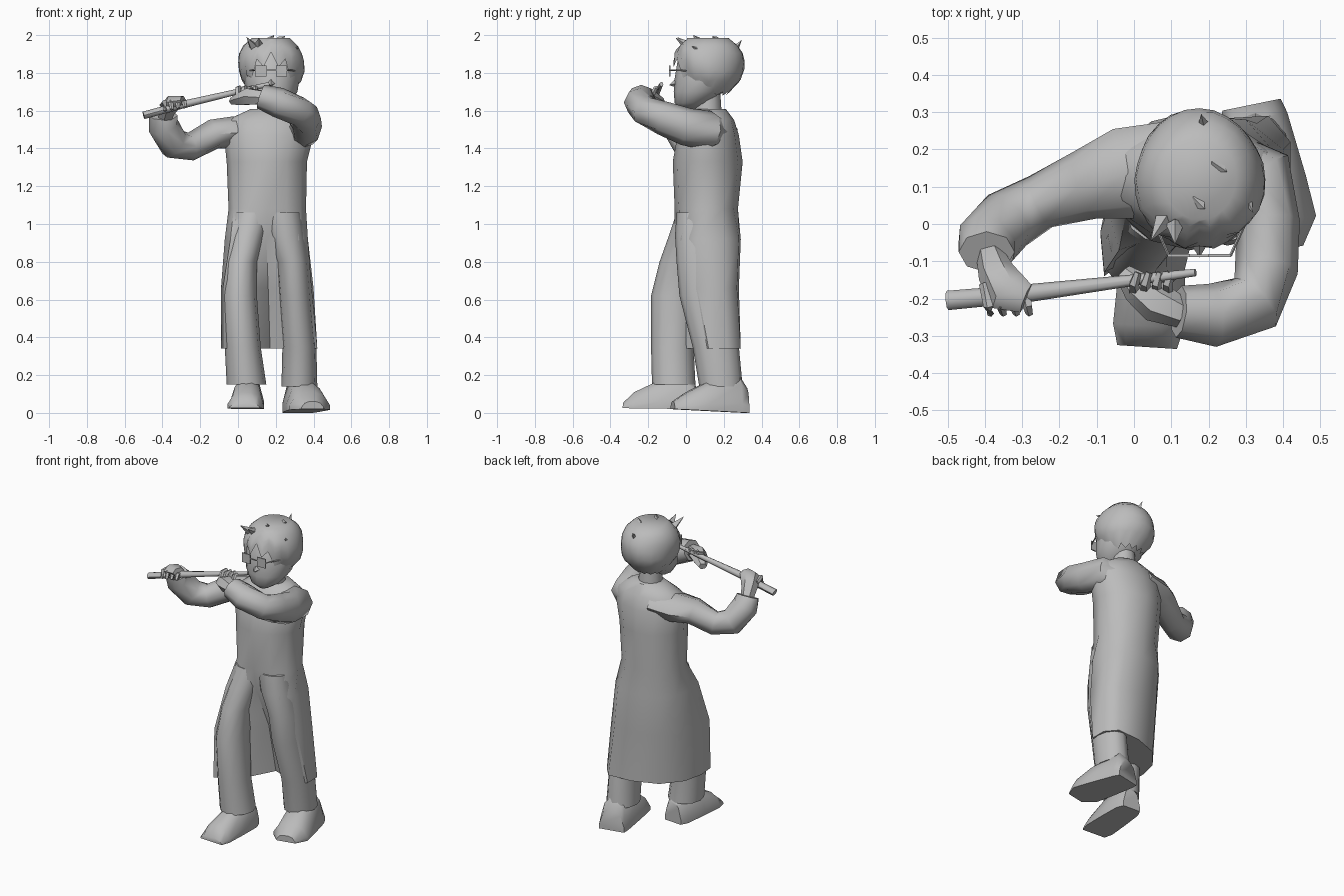
import bpy, bmesh, math
from mathutils import Vector, Matrix

if "Cube" in bpy.data.objects:
    bpy.data.objects.remove(bpy.data.objects["Cube"], do_unlink=True)

grey = bpy.data.materials.new("plain grey")
grey.use_nodes = True
grey.diffuse_color = (0.5, 0.5, 0.5, 1)
grey.node_tree.nodes["Principled BSDF"].inputs["Base Color"].default_value = (0.5, 0.5, 0.5, 1)
parts = []


def finish(name, bm):
    bmesh.ops.recalc_face_normals(bm, faces=bm.faces)
    mesh = bpy.data.meshes.new(name)
    bm.to_mesh(mesh)
    bm.free()
    mesh.materials.append(grey)
    ob = bpy.data.objects.new(name, mesh)
    bpy.context.collection.objects.link(ob)
    parts.append(ob)
    return ob


def loft(name, rings, cap_start=True):
    """Skin closed rings that all have the same point count."""
    bm = bmesh.new()
    rows = [[bm.verts.new(p) for p in ring] for ring in rings]
    n = len(rows[0])
    for a, b in zip(rows, rows[1:]):
        for i in range(n):
            j = (i + 1) % n
            bm.faces.new((a[i], a[j], b[j], b[i]))
    if cap_start:
        bm.faces.new(rows[0])
    bm.faces.new(rows[-1])
    return finish(name, bm)


def oval(z, x0, x1, y0, y1, n=12):
    """Level ring from its extents, starting at the front."""
    pts = []
    for i in range(n):
        a = 2 * math.pi * i / n - math.pi / 2
        pts.append(((x0 + x1) / 2 + (x1 - x0) / 2 * math.cos(a),
                    (y0 + y1) / 2 + (y1 - y0) / 2 * math.sin(a), z))
    return pts


def tube(name, path, n=8):
    """Limb along (x, y, z, side radius, upright radius) stations."""
    pts = [Vector(p[:3]) for p in path]
    rings = []
    for k, p in enumerate(pts):
        t = (pts[min(k + 1, len(pts) - 1)] - pts[max(k - 1, 0)]).normalized()
        ref = Vector((0, 0, 1)) if abs(t.z) < 0.9 else Vector((0, 1, 0))
        side = t.cross(ref).normalized()
        up = side.cross(t)
        rings.append([p + side * path[k][3] * math.cos(2 * math.pi * i / n)
                      + up * path[k][4] * math.sin(2 * math.pi * i / n) for i in range(n)])
    return loft(name, rings)


def box(name, loc, size):
    bm = bmesh.new()
    bmesh.ops.create_cube(bm, size=1, matrix=Matrix.LocRotScale(Vector(loc), None, Vector(size)))
    return finish(name, bm)


def spike(name, base, tip, r):
    """Four-sided tuft from base to tip."""
    base, tip = Vector(base), Vector(tip)
    d = tip - base
    bm = bmesh.new()
    bmesh.ops.create_cone(bm, cap_ends=True, segments=4, radius1=r, radius2=0, depth=d.length,
                          matrix=Matrix.Translation((base + tip) / 2)
                          @ d.to_track_quat('Z', 'Y').to_matrix().to_4x4())
    return finish(name, bm)


# Long robe: hem outlines open at the front, then oval torso rings
hem = [(.17, .15), (.25, .12), (.33, .07), (.42, .12), (.42, .22), (.36, .29),
       (.20, .28), (.04, .22), (-.06, .10), (-.09, -.03), (-.08, -.14), (.08, -.02)]
thigh = [(.16, .09), (.23, .05), (.31, .0), (.39, .06), (.40, .20), (.33, .27),
         (.18, .28), (.03, .24), (-.06, .13), (-.09, -.02), (-.08, -.13), (.07, -.02)]
hip = [(.15, -.02), (.24, -.04), (.32, -.03), (.37, .06), (.37, .20), (.30, .28),
       (.17, .29), (.03, .26), (-.05, .17), (-.07, .04), (-.04, -.07), (.06, -.06)]
robe = [[(x, y, z) for x, y in ring] for ring, z in ((hem, .34), (thigh, .66), (hip, .92))]
robe += [oval(1.08, -.05, .36, -.06, .275), oval(1.33, -.06, .365, -.07, .30),
         oval(1.47, -.075, .40, -.045, .28), oval(1.55, -.06, .385, .0, .255),
         oval(1.61, .07, .28, .05, .21)]
loft("robe", robe)

# Trouser legs, filling the front of the robe
loft("right_trouser_leg", [oval(.15, -.06, .15, -.18, .05), oval(.35, -.07, .12, -.185, .04),
                           oval(.62, -.085, .10, -.185, .06), oval(.8, -.07, .10, -.14, .08),
                           oval(.94, -.045, .14, -.09, .1), oval(1.06, -.02, .18, -.05, .1)])
loft("left_trouser_leg", [oval(.14, .23, .42, .07, .30), oval(.35, .235, .415, .035, .28),
                          oval(.62, .215, .39, -.035, .24), oval(.8, .20, .375, -.05, .2),
                          oval(.94, .15, .35, -.058, .15), oval(1.06, .13, .33, -.05, .1)])


def shoe(name, heel, toe, stations):
    """Flat-soled shoe; stations are (fraction, sole half width, height)."""
    heel, toe = Vector(heel), Vector(toe)
    side = (toe - heel).normalized().cross(Vector((0, 0, 1)))
    rings = []
    for f, w, h in stations:
        c = heel.lerp(toe, f)
        rings.append([c + side * w * u + Vector((0, 0, h * v)) for u, v in
                      ((-1, 0), (1, 0), (1, .25), (.7, .8), (.3, 1), (-.3, 1), (-.7, .8), (-1, .25))])
    return loft(name, rings)


shoe("right_shoe", (.06, .05, .02), (.035, -.33, .025),
     [(0, .06, .13), (.12, .08, .17), (.5, .09, .15), (.85, .095, .085), (1, .08, .03)])
shoe("left_shoe", (.315, .32, .0), (.395, -.07, .02),
     [(0, .08, .13), (.1, .09, .19), (.55, .105, .15), (.82, .11, .09), (1, .06, .04)])

# Sleeves, rooted inside the shoulders
tube("left_sleeve", [(.22, .18, 1.48, .08, .06), (.33, .12, 1.495, .105, .105),
                     (.36, .0, 1.515, .085, .1), (.355, -.12, 1.56, .085, .09),
                     (.325, -.21, 1.595, .085, .08), (.21, -.245, 1.645, .085, .08),
                     (.12, -.235, 1.675, .07, .065)])
tube("right_sleeve", [(.12, .18, 1.50, .10, .06), (-.02, .135, 1.485, .125, .085),
                      (-.13, .105, 1.475, .095, .08), (-.25, .06, 1.41, .075, .075),
                      (-.34, .01, 1.425, .085, .085), (-.395, -.05, 1.52, .085, .08),
                      (-.395, -.075, 1.575, .075, .06)])

# Hands and fingers
tube("right_hand", [(-.39, -.07, 1.54, .035, .035), (-.37, -.13, 1.61, .05, .045),
                    (-.34, -.18, 1.645, .06, .04), (-.29, -.20, 1.655, .04, .025)], 6)
tube("left_hand", [(.13, -.24, 1.67, .04, .04), (.06, -.21, 1.675, .055, .05),
                   (.01, -.17, 1.66, .045, .035), (-.03, -.13, 1.65, .025, .02)], 6)
for k in range(4):
    tube(f"right_finger_{k + 1}", [(-.40 + k * .035, -.16, 1.63, .016, .014),
                                   (-.39 + k * .035, -.22, 1.645, .014, .012),
                                   (-.385 + k * .035, -.24, 1.60 + k * .006, .01, .01)], 5)
    tube(f"left_finger_{k + 1}", [(.0 + k * .03, -.19, 1.66, .016, .014),
                                  (.0 + k * .03, -.16, 1.72, .014, .012),
                                  (.01 + k * .03, -.13, 1.725, .01, .01)], 5)

# Flute
tube("flute", [(-.5, -.205, 1.575, .026, .02), (-.28, -.185, 1.635, .024, .02),
               (.165, -.13, 1.74, .01, .012)], 8)

# Neck and face
loft("neck", [oval(1.57, .10, .25, .04, .19), oval(1.72, .11, .24, .05, .18)])
loft("head", [oval(1.61, .15, .22, -.03, .06), oval(1.64, .09, .27, -.06, .12),
              oval(1.70, .04, .315, -.065, .20), oval(1.77, .03, .325, -.06, .24),
              oval(1.86, .03, .325, -.045, .26), oval(1.95, .09, .26, .02, .2)])
spike("nose", (.175, -.05, 1.745), (.175, -.09, 1.735), .025)

# Hair cap: toothed fringe over the brow, long sides, tapering at the nape
cols, levels = 28, 7
hair = []
for k in range(levels):
    ring = []
    for i in range(cols):
        a = 2 * math.pi * i / cols - math.pi / 2
        front = max(0, -math.sin(a))
        low = 1.69 + .185 * front ** 2 + (.01 + .025 * front) * (-1) ** i
        z = low + (1.985 - low) * (k / (levels - 1)) ** .8
        t = (z - 1.83) / .165
        r = max(.25, 1 - abs(t) ** (2.6 if t > 0 else 2)) ** (.4 if t > 0 else .5)
        lump = 1 + .025 * math.sin(3 * a + k)
        ring.append((.175 + .175 * r * lump * math.cos(a),
                     .12 + .187 * r * lump * math.sin(a), z))
    hair.append(ring)
loft("hair", hair, cap_start=False)

# Loose tufts
for k, (base, tip) in enumerate((((.08, .01, 1.94), (.045, -.045, 1.99)),
                                 ((.11, .0, 1.95), (.11, -.055, 1.985)),
                                 ((.17, .06, 1.97), (.19, .04, 2.0)),
                                 ((.22, .16, 1.97), (.25, .14, 1.995)),
                                 ((.19, .25, 1.91), (.18, .295, 1.975)),
                                 ((.29, .09, 1.91), (.32, .03, 1.94)))):
    spike(f"tuft_{k + 1}", base, tip, .025)

# Square glasses
for name, x, ear in (("right", .12, .03), ("left", .23, .325)):
    box(f"{name}_lens", (x, -.085, 1.81), (.06, .008, .06))
    tube(f"{name}_temple", [(x + (ear - x) * .3, -.085, 1.815, .004, .004),
                            (ear, .06, 1.81, .004, .004)], 4)
box("glasses_bridge", (.175, -.085, 1.815), (.06, .006, .006))

# Smooth shading with crisp edges kept
bpy.ops.object.select_all(action='DESELECT')
for ob in parts:
    ob.select_set(True)
bpy.context.view_layer.objects.active = parts[0]
bpy.ops.object.shade_smooth_by_angle(angle=math.radians(50))
